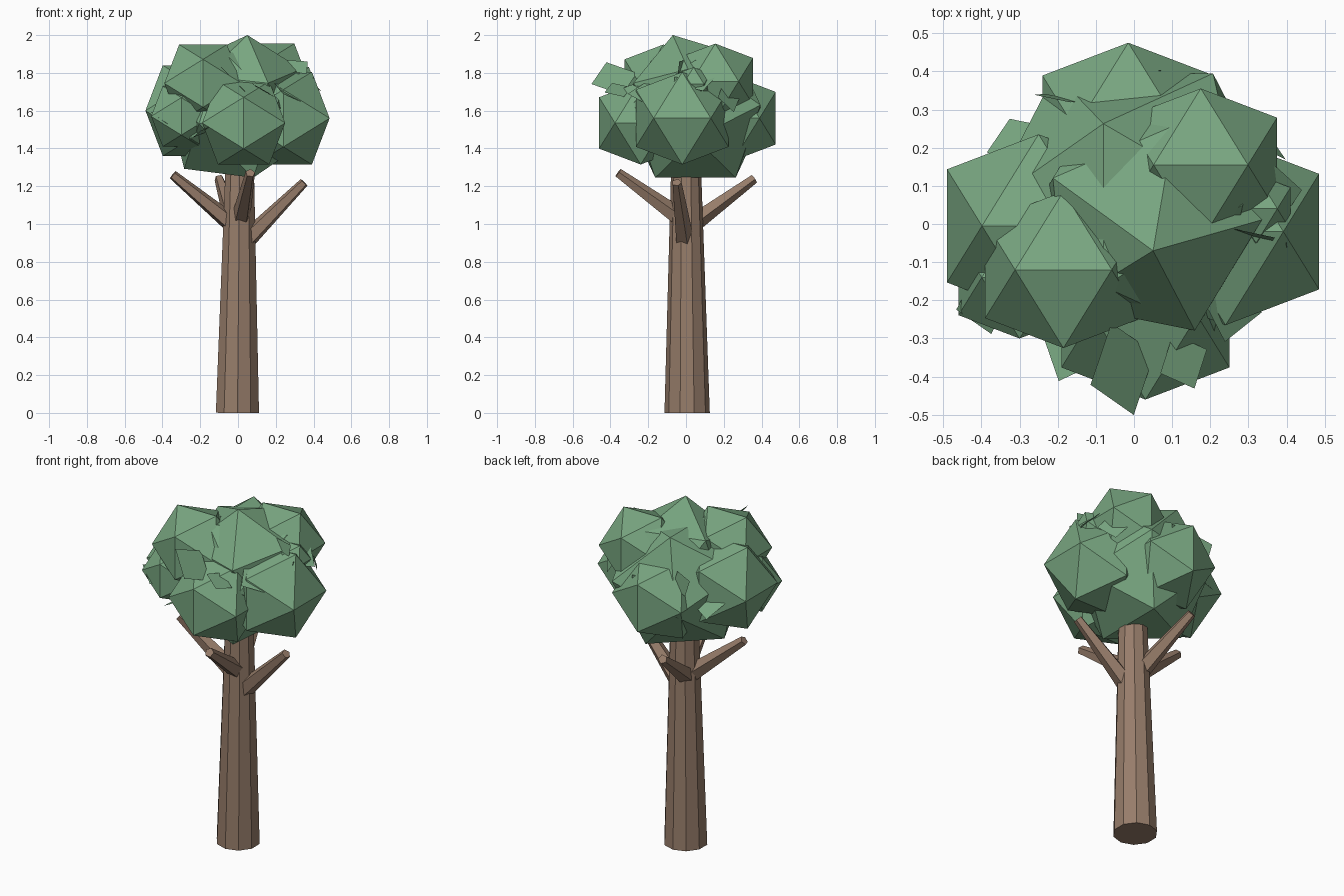
import bpy, bmesh, math, random
from mathutils import Vector, Matrix, Euler

if "Cube" in bpy.data.objects:
    bpy.data.objects.remove(bpy.data.objects["Cube"])

random.seed(4)
PHI = (1 + 5 ** 0.5) / 2
K = PHI / math.sqrt(1 + PHI * PHI)   # half-width of a unit-radius clump


def material(name, rgb):
    m = bpy.data.materials.new(name)
    m.diffuse_color = (*rgb, 1)
    m.use_nodes = True
    m.node_tree.nodes["Principled BSDF"].inputs["Base Color"].default_value = m.diffuse_color
    return m


BARK = material("bark", (0.31, 0.205, 0.145))
LEAF = material("foliage", (0.19, 0.385, 0.22))


def finish(bm, name, mat):
    mesh = bpy.data.meshes.new(name)
    bmesh.ops.recalc_face_normals(bm, faces=bm.faces)
    bm.to_mesh(mesh)
    bm.free()
    mesh.materials.append(mat)
    ob = bpy.data.objects.new(name, mesh)
    bpy.context.collection.objects.link(ob)
    return ob


def limb(name, start, end, r1, r2, sides):
    """Tapered prism between two points."""
    a, b = Vector(start), Vector(end)
    d = b - a
    bm = bmesh.new()
    bmesh.ops.create_cone(bm, cap_ends=True, segments=sides, radius1=r1,
                          radius2=r2, depth=d.length)
    rot = Vector((0, 0, 1)).rotation_difference(d).to_matrix().to_4x4()
    bm.transform(Matrix.Translation((a + b) / 2) @ rot)
    return finish(bm, name, BARK)


def frame(up, side):
    """Orthonormal basis from an up axis and a rough side axis."""
    z = Vector(up).normalized()
    y = z.cross(Vector(side)).normalized()
    return Matrix((y.cross(z), y, z)).transposed()


def clump(name, centre, half, aim=None):
    """Icosahedron with a level top edge; half is its half-width.
    aim = (local up, local side, target up, target side) turns it."""
    bm = bmesh.new()
    for s in (1, -1):
        for t in (PHI, -PHI):
            for co in ((s, 0, t), (0, t, s), (t, s, 0)):
                bm.verts.new(Vector(co) * half / PHI)
    bmesh.ops.convex_hull(bm, input=bm.verts)
    if aim:
        bm.transform((frame(*aim[2:]) @ frame(*aim[:2]).transposed()).to_4x4())
    bm.transform(Matrix.Translation(centre))
    return finish(bm, name, LEAF)


# Trunk and the four branches
limb("trunk", (-0.003, 0.006, 0), (0.01, 0, 1.4), 0.12, 0.076, 10)
limb("branch_right", (0.05, -0.01, 0.92), (0.35, -0.05, 1.22), 0.052, 0.026, 5)
limb("branch_left", (-0.03, 0.0, 1.0), (-0.345, -0.05, 1.26), 0.052, 0.026, 5)
limb("branch_front", (0.015, -0.03, 1.03), (0.065, -0.36, 1.27), 0.052, 0.026, 5)
limb("branch_back", (-0.02, 0.03, 1.0), (-0.10, 0.36, 1.24), 0.052, 0.026, 5)

# Central foliage mass and its underside
clump("foliage_core", (0.035, 0.02, 1.683), 0.33 * K,
      ((1, 0, PHI), (-1, 0, PHI), (0.015, -0.09, 0.317), (0.2, 1, 0)))
clump("foliage_underside", (0, 0.05, 1.58), 0.405 * K,
      ((1, 1, 1), (1, 0, PHI), (-0.13, 0, -1), (-1, 0, 0)))

# Outer foliage clumps
clump("foliage_front", (0.03, -0.24, 1.535), 0.22)
clump("foliage_back", (-0.015, 0.25, 1.56), 0.225)
clump("foliage_right", (0.24, -0.02, 1.56), 0.245)
clump("foliage_left", (-0.25, -0.005, 1.60), 0.24)
clump("foliage_top_left", (-0.185, -0.12, 1.745), 0.205)
clump("foliage_top_right", (0.175, 0.155, 1.755), 0.2)

# Small tufts filling the gaps
clump("tuft_left", (-0.30, -0.14, 1.57), 0.16)
clump("tuft_right", (0.32, 0.04, 1.74), 0.09)
clump("tuft_front_right", (0.24, -0.18, 1.65), 0.08)

# Loose flat leaves: x, y, z, size
LEAVES = [
    (-0.03, -0.38, 1.77, 0.18), (0.13, -0.36, 1.71, 0.11),
    (0.36, 0.07, 1.76, 0.14), (0.39, -0.02, 1.73, 0.09),
    (0.26, -0.22, 1.70, 0.13), (-0.39, -0.20, 1.55, 0.13),
    (-0.30, 0.22, 1.57, 0.13), (0.33, 0.23, 1.68, 0.13),
    (-0.16, -0.32, 1.50, 0.14), (0.01, 0.40, 1.65, 0.12),
    (-0.20, 0.33, 1.70, 0.10), (0.30, -0.03, 1.80, 0.13),
]
for i, (x, y, z, size) in enumerate(LEAVES):
    bm = bmesh.new()
    bmesh.ops.create_grid(bm, x_segments=1, y_segments=1, size=size / 2)
    turn = Euler([random.uniform(0, math.pi) for _ in range(3)])
    bm.transform(Matrix.Translation((x, y, z)) @ turn.to_matrix().to_4x4())
    finish(bm, f"leaf_{i + 1}", LEAF)
